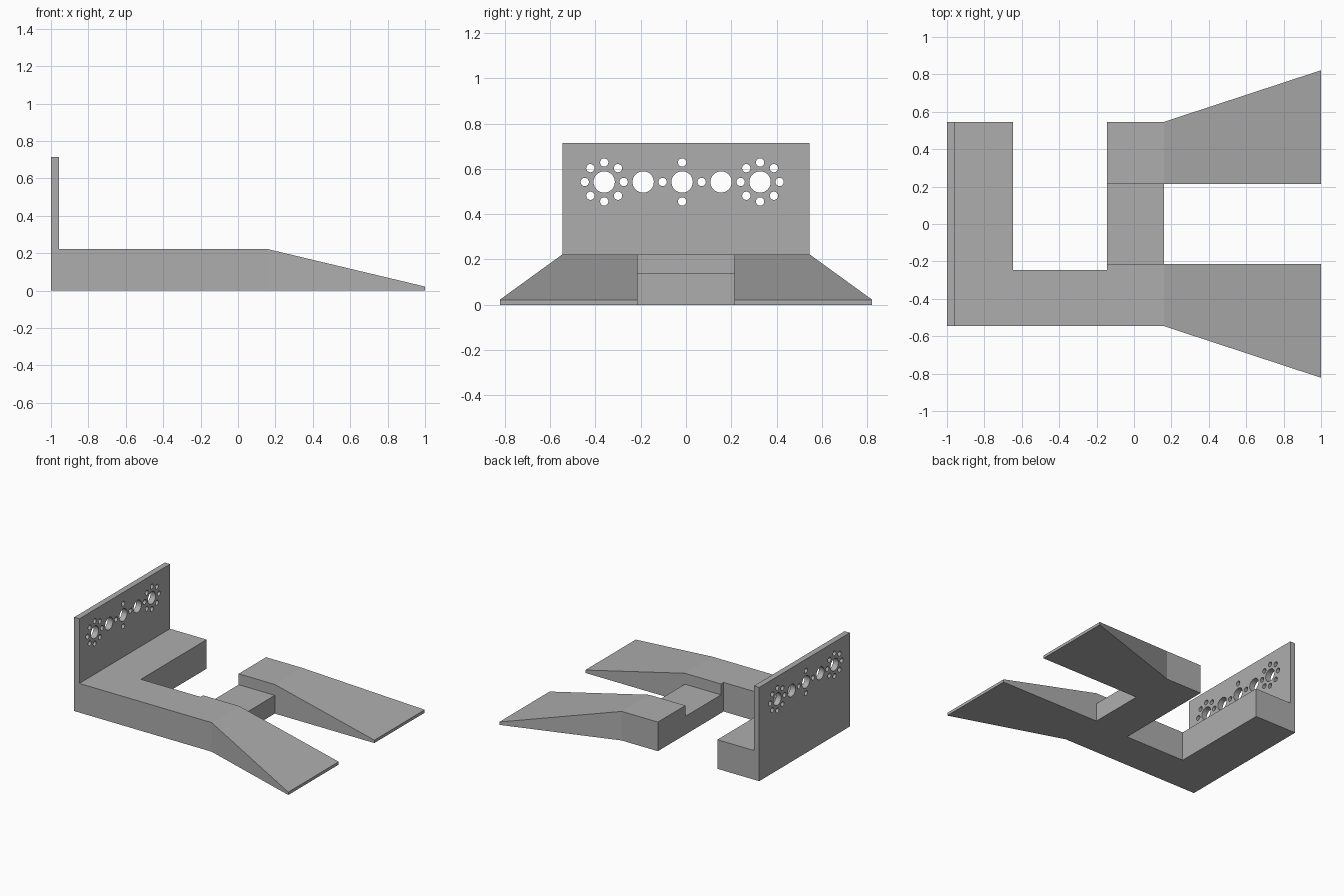
import bpy, bmesh, math
from mathutils import Matrix

if "Cube" in bpy.data.objects:
    bpy.data.objects.remove(bpy.data.objects["Cube"])

grey = bpy.data.materials.new("plain grey")
grey.diffuse_color = (0.42, 0.42, 0.42, 1)
grey.use_nodes = True
grey.node_tree.nodes["Principled BSDF"].inputs["Base Color"].default_value = grey.diffuse_color

H, TIP = 0.222, 0.022          # deck height, ramp tip thickness
W, IN, FLARE = 0.546, 0.215, 0.822
BEND = 0.16                    # where the ramps start


def finish(name, bm):
    bmesh.ops.recalc_face_normals(bm, faces=bm.faces)
    mesh = bpy.data.meshes.new(name)
    bm.to_mesh(mesh)
    bm.free()
    mesh.materials.append(grey)
    ob = bpy.data.objects.new(name, mesh)
    bpy.context.collection.objects.link(ob)
    return ob


def prism(name, outline, z0, top):
    """Vertical prism over a plan outline; top(x) gives its upper height."""
    bm = bmesh.new()
    low = [bm.verts.new((x, y, z0)) for x, y in outline]
    high = [bm.verts.new((x, y, top(x))) for x, y in outline]
    bm.faces.new(low)
    n = len(low)
    for i in range(n):
        j = (i + 1) % n
        bm.faces.new((low[i], low[j], high[j], high[i]))
    # split the top into deck and ramp along the bend
    bend = [v for v in high if abs(v.co.x - BEND) < 1e-6]
    cap = bm.faces.new(high)
    if len(bend) == 2 and max(x for x, y in outline) > BEND:
        bmesh.utils.face_split(cap, bend[0], bend[1])
    return finish(name, bm)


def box(name, x0, x1, y0, y1, z0, z1):
    return prism(name, [(x0, y0), (x1, y0), (x1, y1), (x0, y1)], z0, lambda x: z1)


def combine(target, other, operation):
    mod = target.modifiers.new(operation.lower(), 'BOOLEAN')
    mod.operation, mod.object, mod.solver = operation, other, 'EXACT'
    bpy.context.view_layer.objects.active = target
    bpy.ops.object.modifier_apply(modifier=mod.name)
    bpy.data.objects.remove(other)


def height(x):
    return H if x <= BEND else TIP


# rear block, long arm and near ramp
frame = prism("frame", [
    (-1, -W), (BEND, -W), (1, -FLARE), (1, -IN), (BEND, -IN), (-0.145, -IN),
    (-0.145, -0.246), (-0.647, -0.246), (-0.647, W), (-1, W)], 0, height)

# far ramp
far_ramp = prism("far_ramp", [
    (-0.145, IN), (BEND, IN), (1, IN), (1, FLARE), (BEND, W), (-0.145, W)], 0, height)

# low bridge joining both ramps
bridge = box("bridge", -0.145, BEND, -IN - 0.02, IN + 0.02, 0, 0.139)

# upright plate at the rear
plate = box("plate", -1, -0.956, -W, W, 0.1, 0.715)

# hole pattern: five large bores with rings of small ones
PITCH, RING, MID, HOLE_Z = 0.172, 0.086, -0.017, 0.542
holes = [(MID + i * PITCH, HOLE_Z, 0.047, 32) for i in range(-2, 3)]
for i, count in ((-2, 8), (0, 4), (2, 8)):
    for k in range(count):
        a = 2 * math.pi * k / count
        holes.append((MID + i * PITCH + RING * math.cos(a),
                      HOLE_Z + RING * math.sin(a), 0.0185, 16))
bm = bmesh.new()
for y, z, r, sides in holes:
    bmesh.ops.create_cone(
        bm, cap_ends=True, segments=sides, radius1=r, radius2=r, depth=0.2,
        matrix=Matrix.Translation((-0.978, y, z)) @ Matrix.Rotation(math.pi / 2, 4, 'Y'))
drills = finish("hole_cutter", bm)
combine(plate, drills, 'DIFFERENCE')

# weld everything into one solid
for part in (far_ramp, bridge, plate):
    combine(frame, part, 'UNION')
frame.name = "ramp_bracket"
